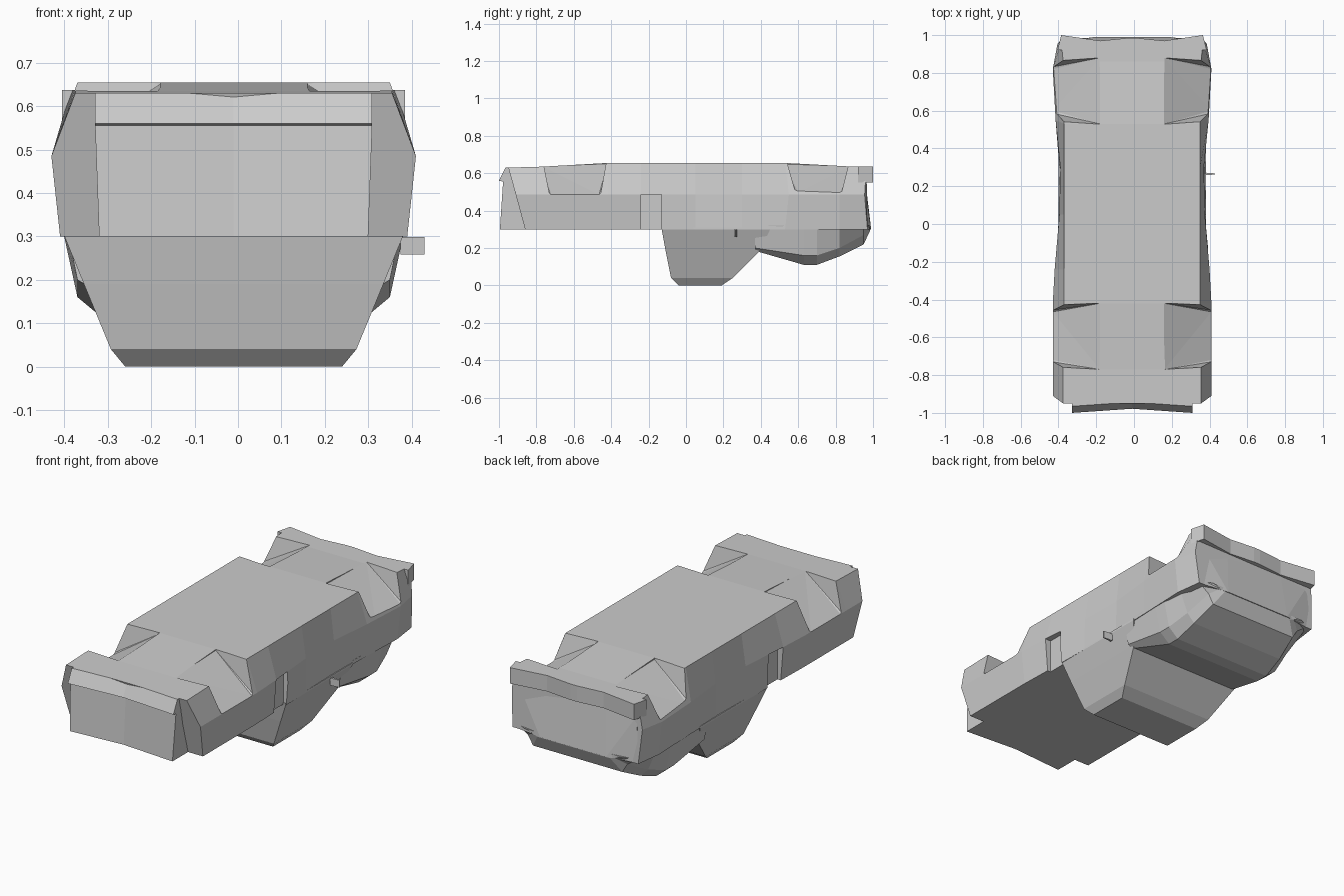
import bpy, bmesh

cube = bpy.data.objects.get("Cube")
if cube:
    bpy.data.objects.remove(cube, do_unlink=True)

CX = -0.01  # centre line of the symmetric shell
grey = bpy.data.materials.new("plain grey")
grey.use_nodes = True
grey.diffuse_color = (0.6, 0.6, 0.6, 1)
grey.node_tree.nodes["Principled BSDF"].inputs["Base Color"].default_value = (0.6, 0.6, 0.6, 1)


def finish(name, bm):
    bmesh.ops.recalc_face_normals(bm, faces=bm.faces)
    mesh = bpy.data.meshes.new(name)
    bm.to_mesh(mesh)
    bm.free()
    mesh.materials.append(grey)
    obj = bpy.data.objects.new(name, mesh)
    bpy.context.collection.objects.link(obj)
    return obj


def loft(name, rings, shift=CX):
    """Skin a list of equal-length rings and cap both ends."""
    bm = bmesh.new()
    rows = [[bm.verts.new((x + shift, y, z)) for x, y, z in ring] for ring in rings]
    n = len(rows[0])
    for a, b in zip(rows, rows[1:]):
        for i in range(n):
            j = (i + 1) % n
            bm.faces.new((a[i], a[j], b[j], b[i]))
    bm.faces.new(rows[0])
    bm.faces.new(rows[-1][::-1])
    return finish(name, bm)


def hull(name, points):
    bm = bmesh.new()
    for x, y, z in points:
        bm.verts.new((x + CX, y, z))
    bmesh.ops.convex_hull(bm, input=bm.verts)
    return finish(name, bm)


def mirrored(half):
    """Close a half ring of (x, y, z) points across the centre line."""
    return half + [(-x, y, z) for x, y, z in reversed(half)]


# Main shell: width at deck, at shoulder and at sill for each station
stations = [
    ((-.95, -.91, -.86), (.365, .42, .40), .63),
    ((-.77, -.77, -.77), (.365, .42, .40), .635),
    ((-.42, -.42, -.42), (.36, .42, .40), .655),
    ((-.24, -.24, -.24), (.36, .41, .395), .655),
    ((.05, .05, .05), (.36, .385, .39), .655),
    ((.30, .30, .30), (.36, .38, .385), .655),
    ((.53, .55, .53), (.36, .405, .39), .655),
    ((.86, .82, .82), (.365, .42, .40), .637),
    ((.965, .955, .97), (.375, .395, .38), .637),
]
body = loft("body_shell", [
    mirrored([(w, y, z) for w, y, z in zip(ws, ys, (zt, .485, .30))])
    for ys, ws, zt in stations])

# Wheel arches and side recesses, cut out of the shell
cutters = []
for s in (1, -1):
    for y0, y1, y2, y3, floor in ((-.77, -.72, -.465, -.42, .485),
                                  (.53, .60, .82, .88, .495)):
        inner = .65 if y0 < 0 else .648
        pts = []
        for y_top, y_low, z_in in ((y0, y1, .638 if y0 < 0 else inner),
                                   (y3, y2, inner if y0 < 0 else .638)):
            pts += [(s * .17, y_top, z_in), (s * .17, y_top, .70),
                    (s * .37, y_top, .70), (s * .42, y_low, floor),
                    (s * .48, y_low, floor - .03), (s * .48, y_low, .70)]
        cutters.append(hull("arch_cutter", pts))
    cutters.append(hull("recess_cutter", [
        (s * x, y, z) for x in (.375, .5) for y in (-.24, -.13) for z in (.2, .485)]))

for c in cutters:
    mod = body.modifiers.new("cut", 'BOOLEAN')
    mod.object = c
    mod.solver = 'EXACT'
bpy.context.view_layer.update()
cut_mesh = bpy.data.meshes.new_from_object(
    body.evaluated_get(bpy.context.evaluated_depsgraph_get()))
body.modifiers.clear()
body.data = cut_mesh
for c in cutters:
    bpy.data.objects.remove(c, do_unlink=True)

# Front panel with overhanging lip, pushed in slightly along the middle
profile = [(-.995, .30), (-.978, .555), (-1.0, .56), (-.965, .63), (-.82, .63), (-.82, .30)]
rings = []
for x, dent in ((-.31, 0), (0, .022), (.31, 0)):
    rings.append([(x * (1.03 if .5 < z and y < -.85 else 1), y + (dent if y < -.9 else 0), z)
                  for y, z in profile])
loft("front_panel", rings)

# Rear lip
outline = mirrored([(.395, .92, 0), (.375, 1.0, 0), (.17, .97, 0), (.02, .985, 0)])
loft("rear_lip", [[(x, y, z) for x, y, _ in outline] for z in (.55, .637)])

# Rear panel bulging toward its lower middle
hull("rear_panel", [(s * x, y, z) for s in (1, -1) for x, y, z in (
    (.38, .965, .30), (.20, .99, .30), (.18, .96, .55), (.36, .955, .55), (.36, .90, .40))])

# Cabin: tapering levels from the sill down to the flat face
levels = [(.31, .39, -.132, .45), (.30, .39, -.13, .45), (.19, .345, -.11, .40),
          (.04, .283, -.08, .25), (0, .25, -.04, .19)]
loft("cabin", [[(-w, y0, z), (w, y0, z), (w, y1, z), (-w, y1, z)]
               for z, w, y0, y1 in levels])

# Rear hump: (station, top width, flank width and height, base width and height)
hump = [(.37, .385, .36, .20, .335, .185), (.63, .395, .36, .16, .30, .11),
        (.70, .395, .36, .16, .30, .11), (.82, .385, .335, .20, .29, .155),
        (.95, .37, .30, .27, .27, .22), (.985, .30, .25, .305, .22, .295)]
loft("rear_hump", [mirrored([(wt, y, .32), (wf, y, zf), (wb, y, zb)])
                   for y, wt, wf, zf, wb, zb in hump])

# Thin side tab, on one side only
loft("side_tab", [[(x, y, z) for x, y in ((.375, .258), (.43, .262), (.43, .268), (.375, .272))]
                  for z in (.258, .298)], 0)
